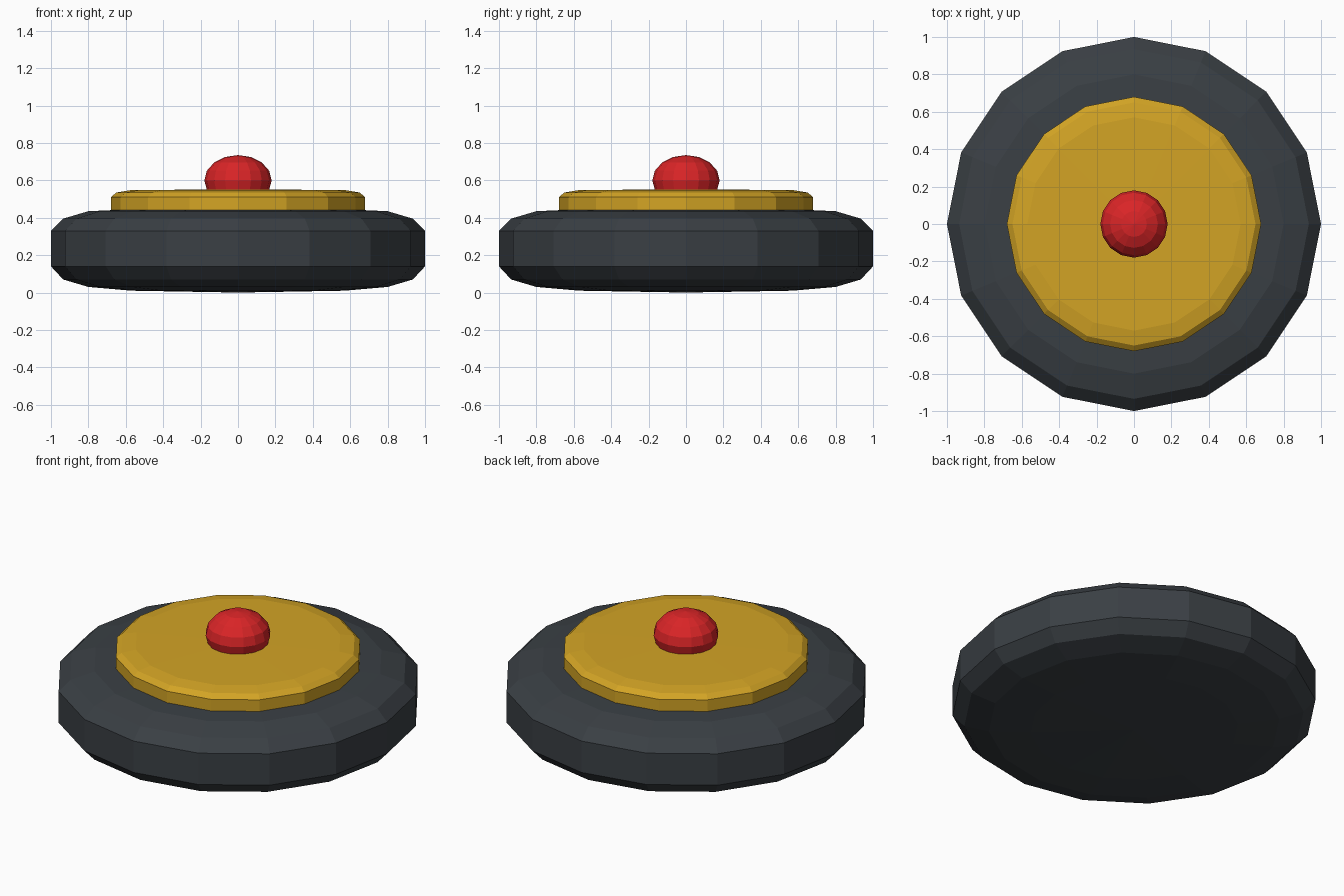
import bpy
import bmesh
import math

if "Cube" in bpy.data.objects:
    bpy.data.objects.remove(bpy.data.objects["Cube"])


def material(name, rgb):
    m = bpy.data.materials.new(name)
    m.diffuse_color = (*rgb, 1.0)
    m.use_nodes = True
    m.node_tree.nodes["Principled BSDF"].inputs["Base Color"].default_value = m.diffuse_color
    return m


def lathe(name, profile, sides, mat):
    """Spin an (r, z) profile about z; ends at r = 0 become poles."""
    bm = bmesh.new()
    rings = []
    for r, z in profile:
        if r == 0:
            rings.append([bm.verts.new((0, 0, z))] * sides)
        else:
            rings.append([bm.verts.new((r * math.cos(2 * math.pi * i / sides),
                                        r * math.sin(2 * math.pi * i / sides), z))
                          for i in range(sides)])
    for a, b in zip(rings, rings[1:]):
        for i in range(sides):
            j = (i + 1) % sides
            bm.faces.new(list(dict.fromkeys((a[i], a[j], b[j], b[i]))))
    bmesh.ops.recalc_face_normals(bm, faces=bm.faces)
    mesh = bpy.data.meshes.new(name)
    bm.to_mesh(mesh)
    bm.free()
    mesh.materials.append(mat)
    obj = bpy.data.objects.new(name, mesh)
    bpy.context.collection.objects.link(obj)
    return obj


charcoal = material("charcoal", (0.042, 0.050, 0.058))
golden = material("golden yellow", (0.65, 0.37, 0.018))
red = material("red", (0.70, 0.018, 0.020))

# Rounded disc body
lathe("body_disc", [(0, 0.0), (0.57, 0.01), (0.80, 0.03), (0.935, 0.07),
                    (1.0, 0.14), (1.0, 0.33), (0.935, 0.395),
                    (0.80, 0.435), (0.57, 0.445), (0, 0.45)], 16, charcoal)

# Raised plate with a softened rim
lathe("top_plate", [(0, 0.42), (0.68, 0.42), (0.68, 0.51), (0.65, 0.535),
                    (0.57, 0.548), (0, 0.552)], 16, golden)

# Flattened ball button, half sunk into the plate
ball = [(0.18 * math.cos(math.radians(a)), 0.6 + 0.135 * math.sin(math.radians(a)))
        for a in (-67.5, -45, -22.5, 0, 22.5, 45, 67.5)]
lathe("button", [(0, 0.465)] + ball + [(0, 0.735)], 16, red)
